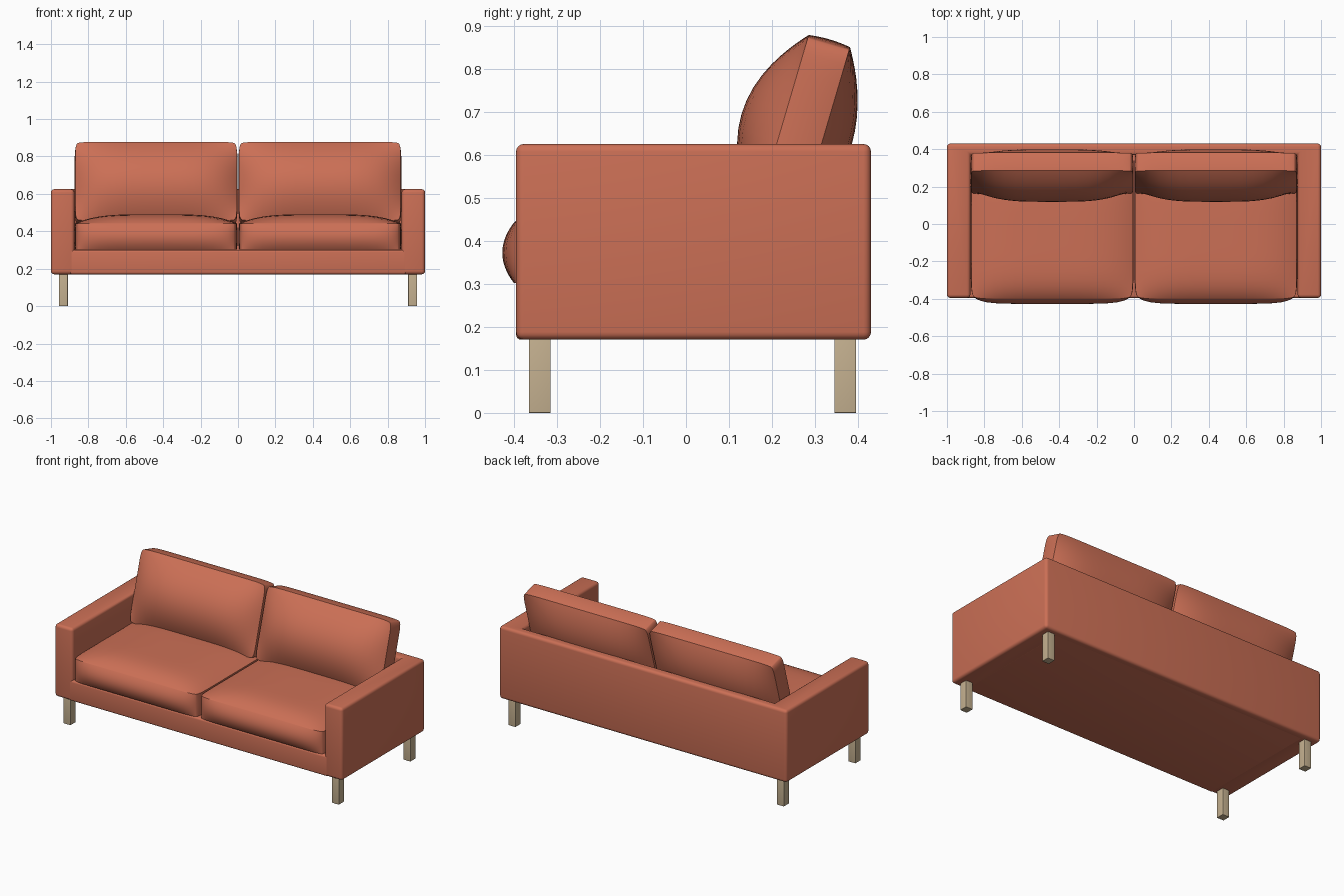
import bpy, bmesh, math
from mathutils import Matrix, Vector

if "Cube" in bpy.data.objects:
    bpy.data.objects.remove(bpy.data.objects["Cube"], do_unlink=True)


def material(name, rgb):
    mat = bpy.data.materials.new(name)
    mat.use_nodes = True
    mat.diffuse_color = (*rgb, 1)
    bsdf = mat.node_tree.nodes["Principled BSDF"]
    bsdf.inputs["Base Color"].default_value = (*rgb, 1)
    bsdf.inputs["Roughness"].default_value = 0.8
    return mat


FABRIC = material("coral fabric", (0.60, 0.16, 0.092))
WOOD = material("pale wood", (0.56, 0.44, 0.28))


def finish(bm, name, mat, angle=40):
    bmesh.ops.recalc_face_normals(bm, faces=bm.faces)
    me = bpy.data.meshes.new(name)
    bm.to_mesh(me)
    bm.free()
    me.materials.append(mat)
    me.shade_smooth()
    me.set_sharp_from_angle(angle=math.radians(angle))
    ob = bpy.data.objects.new(name, me)
    bpy.context.collection.objects.link(ob)
    return ob


def prism(name, outline, z0, z1, mat, bevel):
    """Extrude a plan outline upward and round its edges."""
    bm = bmesh.new()
    face = bm.faces.new([bm.verts.new((x, y, z0)) for x, y in outline])
    top = bmesh.ops.extrude_face_region(bm, geom=[face])["geom"]
    bmesh.ops.translate(bm, vec=(0, 0, z1 - z0),
                        verts=[v for v in top if isinstance(v, bmesh.types.BMVert)])
    bmesh.ops.recalc_face_normals(bm, faces=bm.faces)
    bmesh.ops.bevel(bm, geom=bm.edges[:], offset=bevel, segments=4,
                    profile=0.5, affect='EDGES')
    return finish(bm, name, mat)


def rect(x0, x1, y0, y1):
    return [(x0, y0), (x1, y0), (x1, y1), (x0, y1)]


def cushion(name, half, front, back, bow, power, matrix):
    """Box cushion: two domed panels joined by a gently bowed side band."""
    bm = bmesh.new()
    bmesh.ops.create_cube(bm, size=2)
    bmesh.ops.subdivide_edges(bm, edges=bm.edges[:], cuts=19, use_grid_fill=True)
    hx, hy, hz = half
    px, py = power
    for v in bm.verts:
        x, y, z = (math.sin(c * math.pi / 2) for c in v.co)
        dome = (1 - abs(x) ** px) * (1 - abs(y) ** py)
        puff = front if z > 0 else back
        band = 1 - z * z
        # soften the four upright corners of the panel
        corner = 1 - 0.03 * abs(x * y) ** 12
        v.co = (x * corner * (hx + 0.004 * band * (1 - y ** 4)),
                y * corner * (hy + bow * band * (1 - x ** 6)),
                z * (hz + puff * dome))
    bm.transform(matrix)
    return finish(bm, name, FABRIC, 38)


# Wraparound arms and back
frame = [(-1, -0.395), (-0.875, -0.395), (-0.875, 0.37), (0.875, 0.37),
         (0.875, -0.395), (1, -0.395), (1, 0.43), (-1, 0.43)]
prism("arms_and_back", frame, 0.17, 0.625, FABRIC, 0.018)

# Base between the arms
prism("seat_base", rect(-0.90, 0.90, -0.395, 0.40), 0.17, 0.30, FABRIC, 0.012)

# Cushions and legs, one set per side
tilt = Matrix.Rotation(math.radians(90 - 16.4), 4, 'X')
for side, s in (("left", 1), ("right", -1)):
    cushion(side + "_seat_cushion", (0.432, 0.355, 0.07), 0.049, 0, 0.027, (4, 6),
            Matrix.Translation((s * 0.438, -0.045, 0.372)))
    cushion(side + "_back_cushion", (0.432, 0.22, 0.05), 0.098, 0.068, 0.004, (4, 2),
            Matrix.Translation((s * 0.438, 0.271, 0.653)) @ tilt)
    x0, x1 = sorted((s * 0.91, s * 0.957))
    for end, y in (("front", -0.34), ("back", 0.37)):
        prism(f"{side}_{end}_leg", rect(x0, x1, y - 0.025, y + 0.025),
              0, 0.18, WOOD, 0.001)
